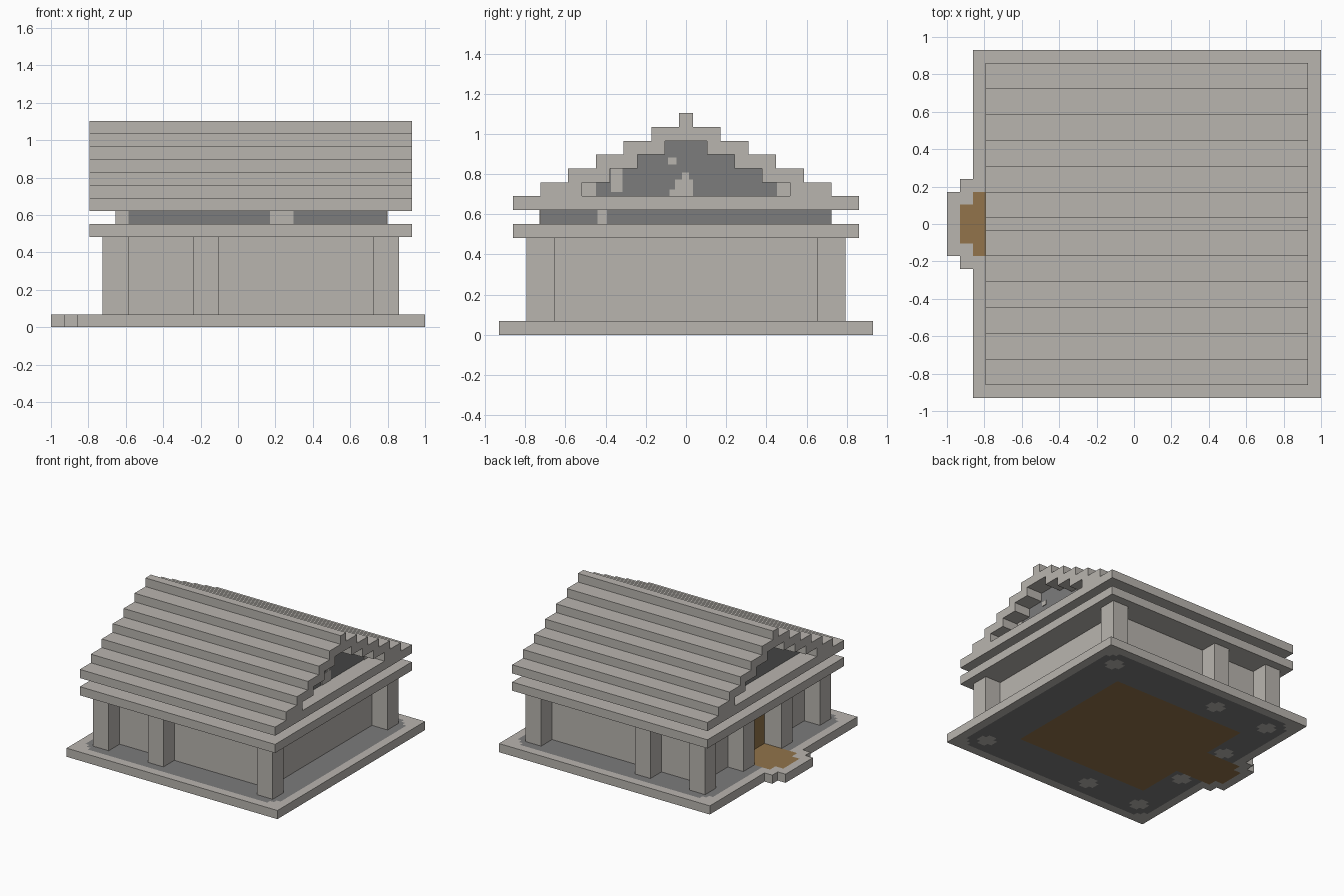
import bpy
import bmesh

U = 2 / 29  # building block size; parts are laid out on this grid

cube = bpy.data.objects.get("Cube")
if cube:
    bpy.data.objects.remove(cube, do_unlink=True)


def material(name, rgb):
    m = bpy.data.materials.new(name)
    m.use_nodes = True
    m.diffuse_color = (*rgb, 1)
    m.node_tree.nodes["Principled BSDF"].inputs["Base Color"].default_value = (*rgb, 1)
    return m


LIGHT = material("light_stone", (0.485, 0.462, 0.429))
DARK = material("dark_stone", (0.2, 0.2, 0.2))
WOOD = material("wood", (0.287, 0.174, 0.069))


def point(i, j, k):
    return (-1 + i * U, (j - 13.5) * U, k * U)


def finish(name, bm, mats):
    mesh = bpy.data.meshes.new(name)
    bm.to_mesh(mesh)
    bm.free()
    for m in mats:
        mesh.materials.append(m)
    obj = bpy.data.objects.new(name, mesh)
    bpy.context.collection.objects.link(obj)
    return obj


def box(name, i, j, k, mat=LIGHT):
    """Block between grid ranges i (x), j (y) and k (z)."""
    bm = bmesh.new()
    bmesh.ops.create_cube(bm, size=1)
    for v in bm.verts:
        v.co = point(*(r[0] if c < 0 else r[1] for c, r in zip(v.co, (i, j, k))))
    return finish(name, bm, [mat])


def prism(name, steps, i, mat):
    """Stepped gable outline, (half width, bottom) per step, drawn along x."""
    right = []
    for n, (half, low) in enumerate(steps):
        high = steps[n + 1][1] if n + 1 < len(steps) else low + 1
        right += [(half, low), (half, high)]
    outline = right + [(-h, z) for h, z in reversed(right)]
    bm = bmesh.new()
    face = bm.faces.new([bm.verts.new(point(i[0], 13.5 + h, z)) for h, z in outline])
    ext = bmesh.ops.extrude_face_region(bm, geom=[face])
    new = [e for e in ext["geom"] if isinstance(e, bmesh.types.BMVert)]
    bmesh.ops.translate(bm, verts=new, vec=((i[1] - i[0]) * U, 0, 0))
    bmesh.ops.recalc_face_normals(bm, faces=bm.faces)
    return finish(name, bm, [mat])


# Base slab, painted by plan position on top and bottom
COLUMNS = [(5, 3), (5, 24), (12, 3), (12, 24), (26, 3), (26, 24), (5, 10), (5, 17)]


def inside(a, b):
    y = abs(b - 13.5)
    return (2 < a < 29 and y < 13.5) or (0 < a < 1 and y < 2.5) or (1 < a < 2 and y < 3.5)


def paint(a, b):
    for ci, cj in COLUMNS:
        da, db = abs(a - ci), abs(b - cj)
        if max(da, db) < 1 and min(da, db) < 0.5:
            return 0
    y = abs(b - 13.5)
    if (6.5 < a < 23.5 and y < 8) or (1 < a < 2 and y < 1.5) or (2 < a < 7 and y < 2.5):
        return 2
    da, db = abs(a - 15.5), abs(y)
    if da < 12.5 and db < 12.5 and da + db < 24:
        return 1
    return 0


bm = bmesh.new()


def quad(corners, index):
    bm.faces.new([bm.verts.new(point(*c)) for c in corners]).material_index = index


H = 0.5
for p in range(58):
    for q in range(54):
        a, b = p * H, q * H
        ca, cb = a + H / 2, b + H / 2
        if not inside(ca, cb):
            continue
        ring = [(a, b), (a + H, b), (a + H, b + H), (a, b + H)]
        quad([(x, y, 1) for x, y in ring], paint(ca, cb))
        quad([(x, y, 0) for x, y in reversed(ring)], paint(ca, cb))
        for n, (da, db) in enumerate([(0, -H), (H, 0), (0, H), (-H, 0)]):
            if not inside(ca + da, cb + db):
                s, e = ring[n], ring[(n + 1) % 4]
                quad([(*s, 0), (*e, 0), (*e, 1), (*s, 1)], 0)
bmesh.ops.remove_doubles(bm, verts=bm.verts, dist=0.001)
finish("base", bm, [LIGHT, DARK, WOOD])

# Columns and recessed walls, with a door on the porch side
for ci, cj in COLUMNS:
    box("column", (ci - 1, ci + 1), (cj - 1, cj + 1), (1, 7))
box("front_wall", (6, 25), (4, 5), (1, 7))
box("back_wall", (6, 25), (22, 23), (1, 7))
box("left_wall", (24, 25), (5, 22), (1, 7))
box("porch_wall_front", (6, 7), (5, 11), (1, 7))
box("porch_wall_back", (6, 7), (16, 22), (1, 7))
box("door", (6.2, 7), (11, 16), (1, 7), WOOD)

# Ceiling plate, dark recessed band and roof slab
box("ceiling_plate", (3, 28), (1, 26), (7, 8))
box("dark_band", (5, 26), (3, 24), (8, 9), DARK)
box("roof_slab", (3, 28), (1, 26), (9, 10))

# Stepped roof courses, each side three blocks deep
for n in range(4):
    outer = 10.5 - 2 * n
    for side in (-1, 1):
        j = sorted((13.5 + side * outer, 13.5 + side * (outer - 3)))
        box("roof_course", (3, 28), j, (10 + n, 11 + n))
prism("roof_ridge", [(2.5, 14), (0.5, 15)], (3, 28), LIGHT)

# Dark gable infill set back under the roof
prism("gable_infill", [(7.5 - 2 * n, 10 + n) for n in range(4)], (5, 26), DARK)

# Light stones showing in the dark infill and band
for j, k in [((6.0, 7.0), (10, 10.99)), ((20.05, 21.0), (10, 10.99)),
             ((8.1, 8.9), (10.3, 11.99)), ((12.3, 12.7), (10, 10.5)),
             ((12.7, 14.0), (10, 11.2)), ((13.2, 13.7), (11.2, 11.7)),
             ((12.2, 12.8), (12.3, 12.8)), ((7.1, 7.8), (8, 9))]:
    box("light_stone_side", (26, 26.08), j, k)
for i in [(5, 6), (17, 18.8)]:
    box("light_stone_front", i, (2.92, 3), (8, 9))
